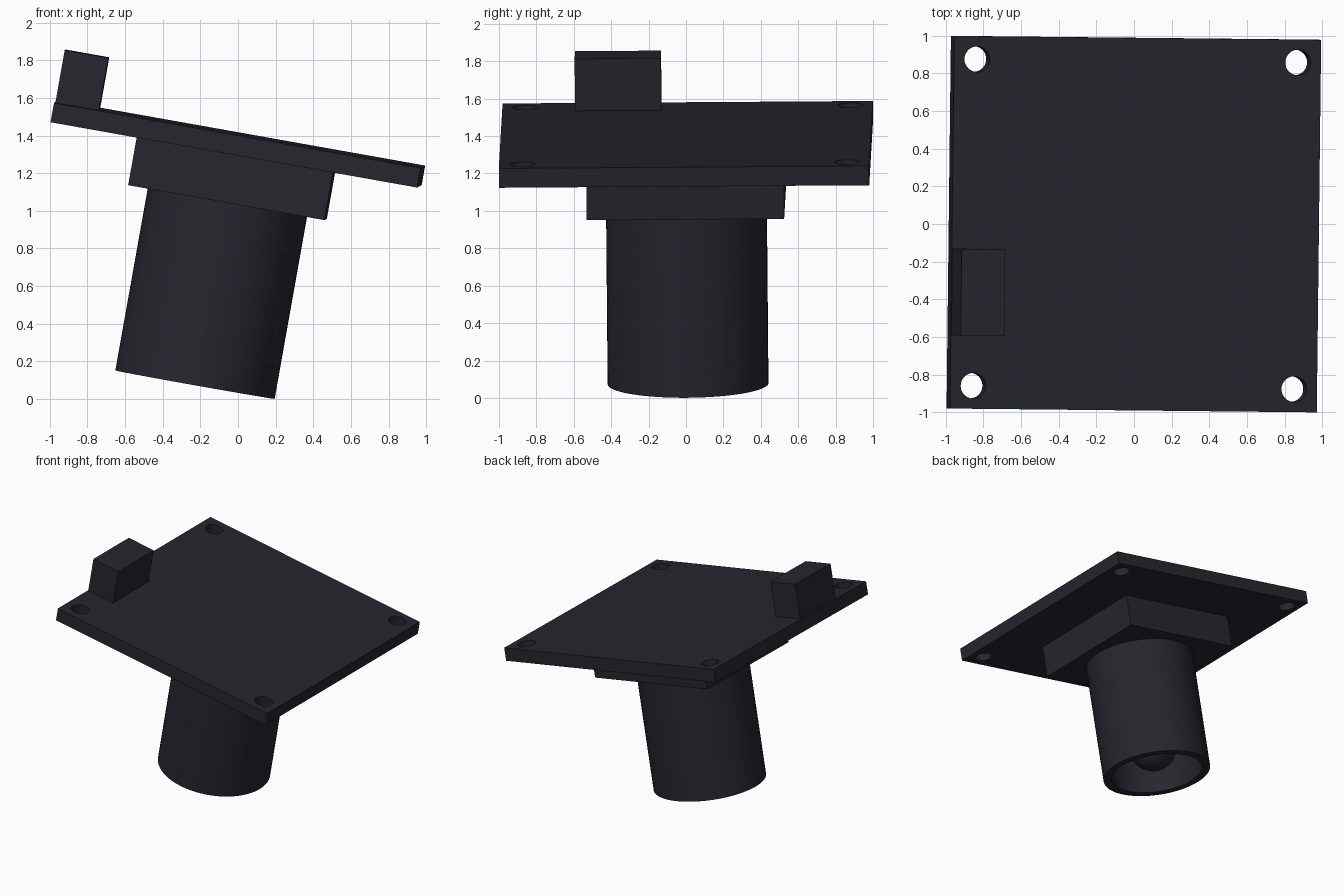
import bpy, bmesh
from math import radians, pi
from mathutils import Matrix, Euler, Vector

if "Cube" in bpy.data.objects:
    bpy.data.objects.remove(bpy.data.objects["Cube"])

# Whole model is tilted: local origin is the centre of the board's underside
TILT = Matrix.Translation((-0.01, 0, 1.304)) @ Euler(
    (radians(0.4), radians(10.1), radians(-0.6)), 'XYZ').to_matrix().to_4x4()

dark = bpy.data.materials.new("dark_plastic")
dark.diffuse_color = (0.018, 0.02, 0.027, 1)
dark.use_nodes = True
dark.node_tree.nodes["Principled BSDF"].inputs["Base Color"].default_value = dark.diffuse_color


def finish(bm, name, smooth=False):
    bmesh.ops.recalc_face_normals(bm, faces=bm.faces)
    mesh = bpy.data.meshes.new(name)
    bm.to_mesh(mesh)
    bm.free()
    ob = bpy.data.objects.new(name, mesh)
    bpy.context.collection.objects.link(ob)
    ob.matrix_world = TILT
    mesh.materials.append(dark)
    if smooth:
        bpy.ops.object.select_all(action='DESELECT')
        ob.select_set(True)
        bpy.context.view_layer.objects.active = ob
        bpy.ops.object.shade_smooth_by_angle(angle=radians(35))
    return ob


def box(name, lo, hi):
    lo, hi = Vector(lo), Vector(hi)
    bm = bmesh.new()
    bmesh.ops.create_cube(bm, size=1, matrix=Matrix.Translation((lo + hi) / 2)
                          @ Matrix.Diagonal((*(hi - lo), 1)))
    return finish(bm, name)


# Square board
board = box("circuit_board", (-0.99, -0.99, 0), (0.99, 0.99, 0.105))

# Four corner screw holes
bm = bmesh.new()
for sx in (-1, 1):
    for sy in (-1, 1):
        bmesh.ops.create_cone(bm, cap_ends=True, segments=32, radius1=0.068,
                              radius2=0.068, depth=0.4,
                              matrix=Matrix.Translation((0.866 * sx, 0.868 * sy, 0.05)))
cutter = finish(bm, "hole_cutter")
cutter.hide_render = True
mod = board.modifiers.new("holes", 'BOOLEAN')
mod.object = cutter
mod.solver = 'EXACT'
bpy.context.view_layer.objects.active = board
bpy.ops.object.modifier_apply(modifier=mod.name)
bpy.data.objects.remove(cutter)

# Connector on top, square housing underneath
box("connector", (-0.987, -0.60, 0.1), (-0.752, -0.14, 0.387))
box("lens_housing", (-0.53, -0.528, -0.261), (0.53, 0.528, 0.003))

# Hollow lens barrel, lathed from its profile
profile = [(0, -0.84), (0.365, -0.84), (0.365, -1.247), (0.43, -1.247),
           (0.43, -0.255), (0, -0.255)]
bm = bmesh.new()
verts = [bm.verts.new((r, 0, z)) for r, z in profile]
edges = [bm.edges.new(pair) for pair in zip(verts, verts[1:])]
bmesh.ops.spin(bm, geom=verts + edges, cent=(0, 0, 0), axis=(0, 0, 1),
               angle=2 * pi, steps=64)
bmesh.ops.remove_doubles(bm, verts=bm.verts, dist=1e-4)
finish(bm, "lens_barrel", smooth=True)

# Rounded lens inside the barrel
bm = bmesh.new()
bmesh.ops.create_uvsphere(bm, u_segments=32, v_segments=16, radius=0.19,
                          matrix=Matrix.Translation((0, 0, -1.02)))
finish(bm, "lens_glass", smooth=True)
